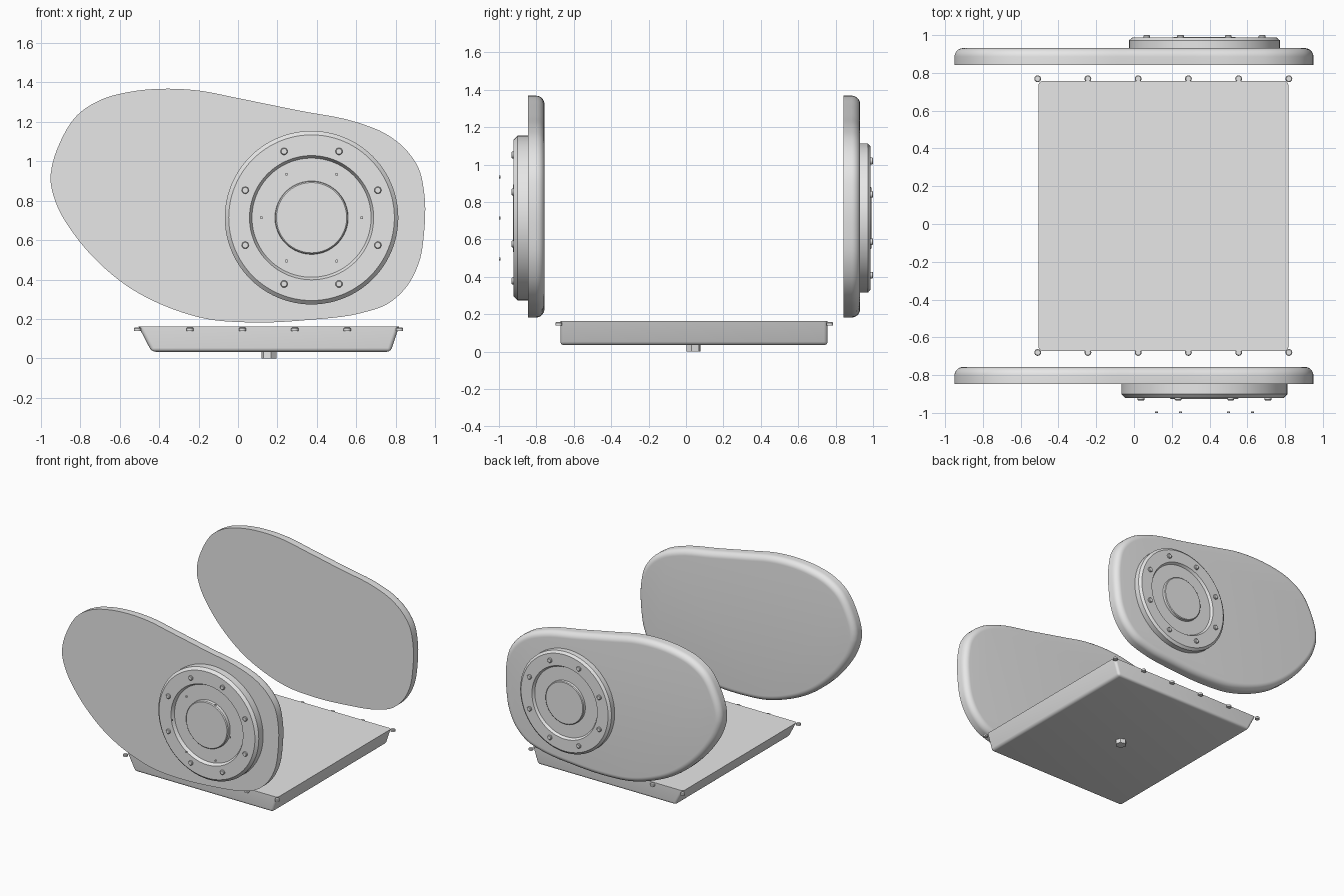
import bpy, bmesh
from math import sin, cos, pi, radians
from mathutils import Vector

old = bpy.data.objects.get("Cube")
if old:
    bpy.data.objects.remove(old, do_unlink=True)

grey = bpy.data.materials.new("light_grey")
grey.use_nodes = True
grey.diffuse_color = (0.8, 0.8, 0.8, 1)
grey.node_tree.nodes["Principled BSDF"].inputs["Base Color"].default_value = (0.8, 0.8, 0.8, 1)


def finish(name, bm, smooth=True):
    bmesh.ops.recalc_face_normals(bm, faces=bm.faces)
    mesh = bpy.data.meshes.new(name)
    bm.to_mesh(mesh)
    bm.free()
    mesh.materials.append(grey)
    obj = bpy.data.objects.new(name, mesh)
    bpy.context.collection.objects.link(obj)
    if smooth:
        bpy.ops.object.select_all(action='DESELECT')
        obj.select_set(True)
        bpy.context.view_layer.objects.active = obj
        bpy.ops.object.shade_smooth_by_angle(angle=radians(30))
    return obj


def loft(bm, rings):
    """Skin a list of equal closed rings and cap both ends."""
    loops = [[bm.verts.new(p) for p in ring] for ring in rings]
    n = len(loops[0])
    for a, b in zip(loops, loops[1:]):
        for i in range(n):
            j = (i + 1) % n
            bm.faces.new((a[i], a[j], b[j], b[i]))
    bm.faces.new(loops[0])
    bm.faces.new(loops[-1])


def turn(bm, profile, origin, axis, sides):
    """Lathe (radius, distance) pairs about an axis through origin."""
    axis, origin = Vector(axis), Vector(origin)
    u = axis.orthogonal().normalized()
    v = axis.cross(u)
    loft(bm, [[origin + axis * d + (u * cos(2 * pi * i / sides) + v * sin(2 * pi * i / sides)) * r
               for i in range(sides)] for r, d in profile])


def smooth_outline(points, steps=5):
    """Closed curve through points, tangents scaled by chord length."""
    pts = [Vector(p) for p in points]
    n = len(pts)
    tangents = []
    for i in range(n):
        before, after = pts[i] - pts[i - 1], pts[(i + 1) % n] - pts[i]
        a, b = before.length, after.length
        tangents.append((before / a * b + after / b * a) / (a + b))
    out = []
    for i in range(n):
        p, q = pts[i], pts[(i + 1) % n]
        length = (q - p).length
        m0, m1 = tangents[i] * length, tangents[(i + 1) % n] * length
        for k in range(steps):
            t = k / steps
            out.append(p * (2 * t**3 - 3 * t**2 + 1) + m0 * (t**3 - 2 * t**2 + t)
                       + q * (3 * t**2 - 2 * t**3) + m1 * (t**3 - t**2))
    return out


# Egg-shaped outline shared by both side plates
outline = smooth_outline([
    (-.95, .893), (-.896, 1.11), (-.815, 1.234), (-.693, 1.313), (-.55, 1.352), (-.358, 1.368),
    (-.195, 1.358), (0, 1.32), (.3, 1.259), (.612, 1.195), (.744, 1.142), (.845, 1.066),
    (.916, .964), (.944, .842), (.944, .643), (.916, .481), (.855, .364), (.759, .277),
    (.627, .231), (.363, .196), (.058, .183), (-.155, .2), (-.348, .257), (-.55, .359),
    (-.70, .48), (-.83, .628), (-.916, .771)])


def side_plate(name, y0, y1, radius=.045):
    n = len(outline)
    normals = []
    for i in range(n):
        d = (outline[(i + 1) % n] - outline[i - 1]).normalized()
        normals.append(Vector((d.y, -d.x)))  # inward for a clockwise outline

    def ring(inset, y):
        shifted = [p + m * inset for p, m in zip(outline, normals)]
        return [(p.x, y, p.y) for p in shifted]

    rings = [ring(0, y0)]
    for k in range(9):
        a = k / 8 * pi / 2
        rings.append(ring(radius * (1 - cos(a)), y1 - radius * (1 - sin(a))))
    bm = bmesh.new()
    loft(bm, rings)
    finish(name, bm)


side_plate("front_plate", -.846, -.757)
side_plate("back_plate", .841, .931)

CX, CZ = .373, .714


def round_cover(name, y, side, scale, depth):
    """Round flange with recess, raised hub and eight bolts."""
    profile = [(.44, -.005), (.44, .055), (.42, .075), (.315, .075), (.302, .05),
               (.186, .05), (.184, .074), (.178, .08)]
    axis = (0, side, 0)
    bm = bmesh.new()
    turn(bm, [(r * scale, d * depth) for r, d in profile], (CX, y, CZ), axis, 96)
    finish(name + "_cover", bm)
    bm = bmesh.new()
    face = .075 * depth
    for i in range(8):
        a = (i + .5) * pi / 4
        at = (CX + .364 * scale * cos(a), y, CZ + .364 * scale * sin(a))
        turn(bm, [(.018, face - .005), (.018, face + .009), (.014, face + .013)], at, axis, 16)
    finish(name + "_cover_bolts", bm)


round_cover("front", -.846, -1, 1, 1)
round_cover("back", .931, 1, .908, .75)

# Six small discs standing off in front of the cover
bm = bmesh.new()
for i in range(6):
    a = i * pi / 3
    turn(bm, [(.008, 0), (.008, .008)],
         (CX + .254 * cos(a), -.992, CZ + .254 * sin(a)), (0, -1, 0), 12)
finish("front_standoff_discs", bm)

# Tray with sloping ends, all edges but the top rim rounded
bm = bmesh.new()
section = [(-.505, .163), (.817, .163), (.774, .034), (-.438, .034)]
loft(bm, [[(x, y, z) for x, z in section] for y in (-.672, .757)])
rounded = [e for e in bm.edges if min(v.co.z for v in e.verts) < .1]
bmesh.ops.bevel(bm, geom=rounded, offset=.02, segments=5, profile=.5, affect='EDGES')
finish("tray", bm)

# Rim bolts along the front and back of the tray
bm = bmesh.new()
for y in (-.68, .769):
    for i in range(6):
        turn(bm, [(.018, 0), (.018, .013), (.014, .017)],
             (-.51 + i * .266, y, .14), (0, 0, 1), 16)
finish("tray_bolts", bm)

# Hexagonal plug under the tray
bm = bmesh.new()
turn(bm, [(.04, 0), (.04, .04)], (.157, .04, 0), (0, 0, 1), 6)
finish("drain_plug", bm, smooth=False)
